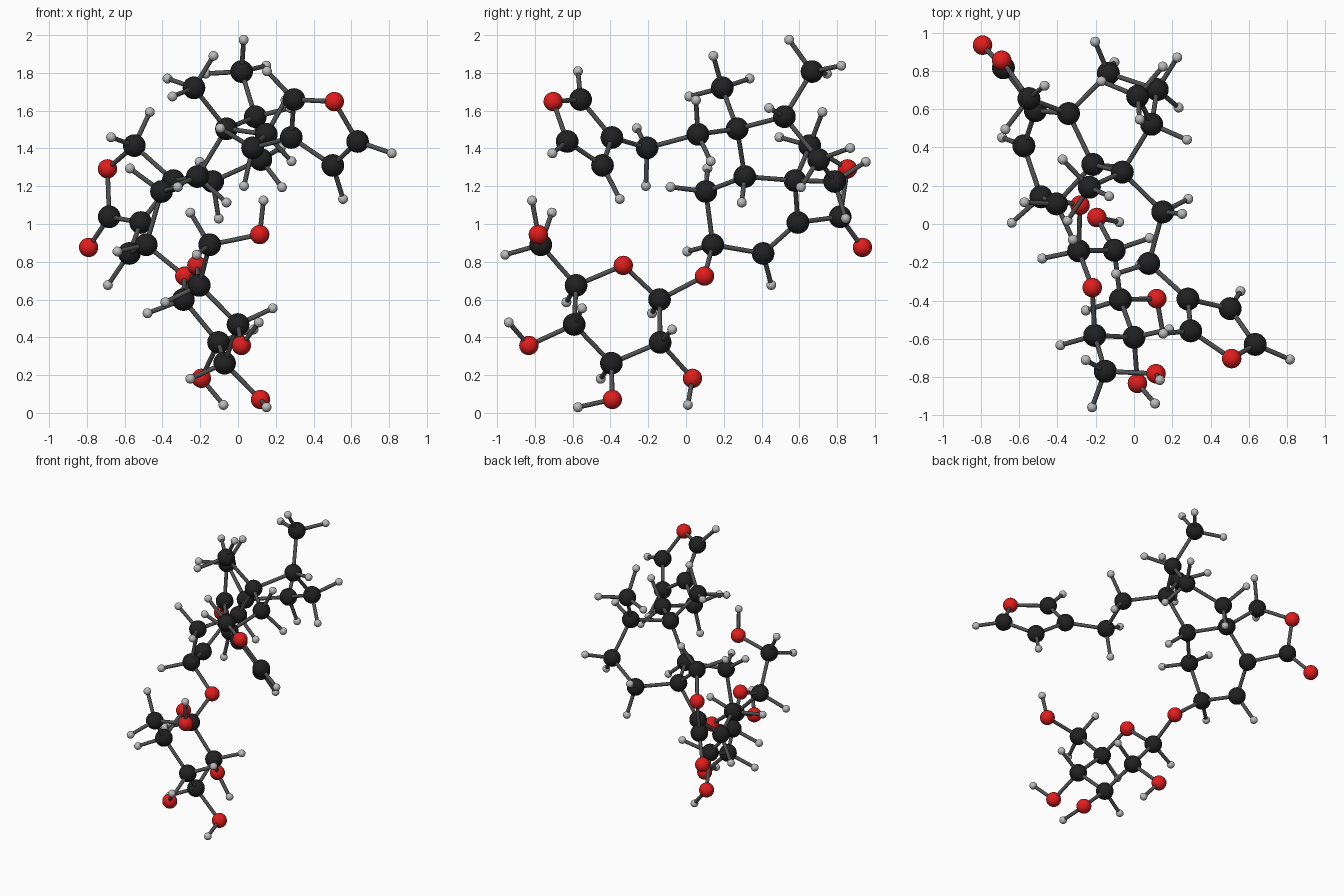
import bpy, bmesh
from mathutils import Vector, Matrix

if "Cube" in bpy.data.objects:
    bpy.data.objects.remove(bpy.data.objects["Cube"])


def material(name, rgb):
    m = bpy.data.materials.new(name)
    m.diffuse_color = (*rgb, 1)
    m.use_nodes = True
    m.node_tree.nodes["Principled BSDF"].inputs["Base Color"].default_value = m.diffuse_color
    return m


def mesh_of(name, mat, build):
    bm = bmesh.new()
    build(bm)
    for f in bm.faces:
        f.smooth = len(f.verts) <= 4
    me = bpy.data.meshes.new(name)
    bm.to_mesh(me)
    bm.free()
    me.materials.append(mat)
    return me


def ball(name, r, rgb):
    return mesh_of(name, material(name, rgb), lambda bm: bmesh.ops.create_uvsphere(
        bm, u_segments=24, v_segments=16, radius=r))


# shared ball and stick meshes
BALLS = {'C': ("carbon_ball", ball("carbon", 0.06, (0.015, 0.015, 0.015))),
         'O': ("oxygen_ball", ball("oxygen", 0.051, (0.75, 0.012, 0.012))),
         'H': ("hydrogen_ball", ball("hydrogen", 0.026, (0.5, 0.5, 0.5)))}
STICK = mesh_of("bond", material("bond_grey", (0.085, 0.085, 0.085)),
                lambda bm: bmesh.ops.create_cone(bm, cap_ends=True, segments=12,
                                                 radius1=0.0125, radius2=0.0125, depth=1))


def add(name, me, matrix):
    ob = bpy.data.objects.new(name, me)
    ob.matrix_world = matrix
    bpy.context.collection.objects.link(ob)


def stick(a, b):
    d = b - a
    add("bond_stick", STICK, Matrix.Translation((a + b) / 2)
        @ d.to_track_quat('Z', 'Y').to_matrix().to_4x4()
        @ Matrix.Diagonal((1, 1, d.length, 1)))


# heavy atoms: name -> x, y, z, number of hydrogens placed by geometry
furan = {
    'Of': (.51, -.703, 1.648, 0), 'Ca': (.296, -.558, 1.659, 1),
    'Cb': (.282, -.392, 1.458, 0), 'Cc': (.502, -.442, 1.31, 1),
    'Cd': (.633, -.629, 1.437, 1), 'Ce': (.077, -.206, 1.403, 2),
    'Cf': (.15, .063, 1.475, 2)}
core = {
    'C1': (-.405, .105, 1.172, 2), 'C2': (-.486, .142, .89, 1),
    'C3': (-.575, .408, .844, 1), 'C4': (-.515, .592, 1.008, 0),
    'C5': (-.342, .577, 1.23, 0), 'C6': (-.134, .787, 1.225, 2),
    'C7': (.121, .702, 1.341, 2), 'C8': (.092, .521, 1.568, 1),
    'C9': (-.061, .271, 1.504, 0), 'C10': (-.215, .311, 1.251, 1),
    'Cm': (-.233, .192, 1.721, 0), 'Cn': (.019, .667, 1.807, 0),
    'Ch': (-.549, .655, 1.415, 2), 'Ok': (-.691, .855, 1.292, 0),
    'Cl': (-.682, .816, 1.038, 0), 'Oc': (-.791, .934, .876, 0)}
sugar = {
    'Og': (-.282, .098, .724, 0), 'S1': (-.289, -.14, .6, 1),
    'Os': (-.218, -.332, .781, 0), 'S5': (-.205, -.582, .675, 1),
    'S6': (-.15, -.769, .89, 2), 'O6': (.115, -.782, .944, 0),
    'S4': (0, -.592, .468, 1), 'O4': (.018, -.832, .357, 0),
    'S3': (-.071, -.395, .263, 1), 'O3': (.119, -.39, .071, 0),
    'S2': (-.103, -.137, .373, 1), 'O2': (-.194, .034, .183, 0)}
# hydroxyl and methyl hydrogens
loose = {
    'O6': [(.135, -.815, 1.124)], 'O4': [(.11, -.938, .479)],
    'O3': [(.151, -.572, .03)], 'O2': [(-.077, .01, .042)],
    'Cm': [(-.13, .145, 1.89), (-.373, .337, 1.77), (-.347, .017, 1.675)],
    'Cn': [(.03, .546, 1.975), (.15, .822, 1.838), (-.17, .746, 1.796)]}
# chains of bonded atoms
chains = ["Of Ca Cb Cc Cd Of", "Cb Ce Cf C9", "C1 C2 C3 C4 C5 C10 C1",
          "C5 C6 C7 C8 C9 C10", "C9 Cm", "C8 Cn", "C5 Ch Ok Cl C4", "Cl Oc",
          "C2 Og S1 Os S5 S4 S3 S2 S1", "S5 S6 O6", "S4 O4", "S3 O3", "S2 O2"]

atoms = {**furan, **core, **sugar}
pos = {k: Vector(v[:3]) for k, v in atoms.items()}
near = {k: [] for k in atoms}
for chain in chains:
    names = chain.split()
    for a, b in zip(names, names[1:]):
        near[a].append(pos[b])
        near[b].append(pos[a])
        stick(pos[a], pos[b])


def hydrogen(a, p):
    add("hydrogen_atom", BALLS['H'][1], Matrix.Translation(p))
    stick(a, p)


for k, (_, _, _, n) in atoms.items():
    p = pos[k]
    kind = 'O' if k[0] == 'O' else 'C'
    add(BALLS[kind][0], BALLS[kind][1], Matrix.Translation(p))
    dirs = [(q - p).normalized() for q in near[k]]
    away = -sum(dirs, Vector()).normalized()
    if n == 1:
        hydrogen(p, p + away * 0.207)
    elif n == 2:
        side = dirs[0].cross(dirs[1]).normalized()
        for s in (1, -1):
            hydrogen(p, p + (away * 0.59 + side * s * 0.807) * 0.207)
    for h in loose.get(k, []):
        hydrogen(p, Vector(h))
